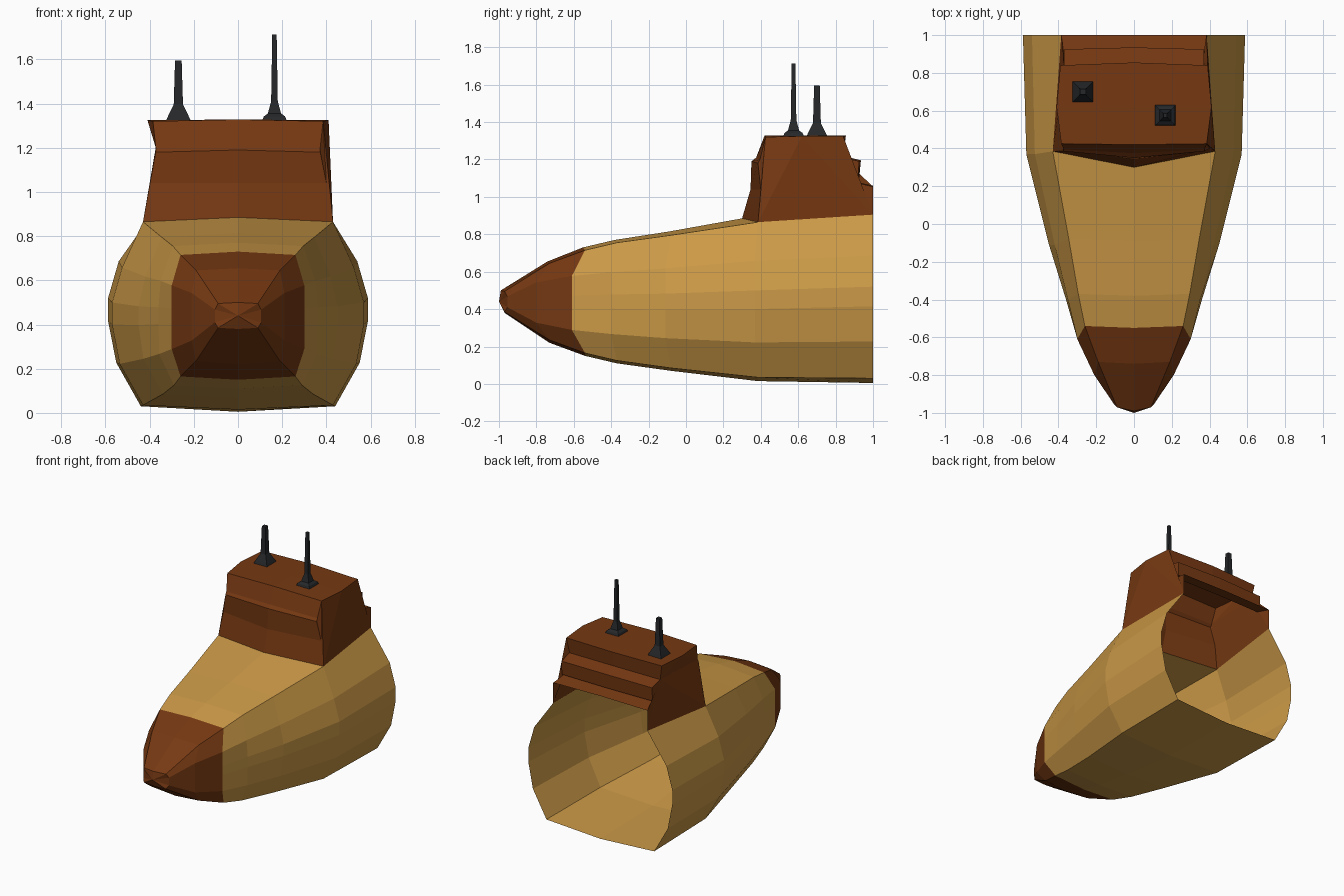
import bpy, bmesh

if "Cube" in bpy.data.objects:
    bpy.data.objects.remove(bpy.data.objects["Cube"])


def material(name, color):
    m = bpy.data.materials.new(name)
    m.diffuse_color = (*color, 1)
    m.use_nodes = True
    m.node_tree.nodes["Principled BSDF"].inputs["Base Color"].default_value = m.diffuse_color
    return m


TAN = material("tan", (0.60, 0.32, 0.063))
BROWN = material("brown", (0.18, 0.04, 0.006))
BLACK = material("charcoal", (0.018, 0.020, 0.022))


def finish(name, bm, mats):
    me = bpy.data.meshes.new(name)
    bm.to_mesh(me)
    bm.free()
    for m in mats:
        me.materials.append(m)
    ob = bpy.data.objects.new(name, me)
    bpy.context.collection.objects.link(ob)
    return ob


# Hull rings, nose to open tail:
# corner y, side y, top-centre y, top z, top corner x, z, upper side x, widest x, bottom corner x, z, bottom z
RINGS = [
    (-0.97, -0.955, -0.99, 0.50, 0.09, 0.495, 0.105, 0.105, 0.09, 0.385, 0.38),
    (-0.73, -0.80, -0.74, 0.655, 0.19, 0.645, 0.21, 0.21, 0.19, 0.235, 0.22),
    (-0.54, -0.61, -0.55, 0.73, 0.26, 0.715, 0.30, 0.30, 0.26, 0.165, 0.15),
    (-0.37, -0.40, -0.38, 0.77, 0.295, 0.755, 0.35, 0.36, 0.29, 0.125, 0.11),
    (-0.08, -0.11, -0.09, 0.815, 0.345, 0.795, 0.42, 0.45, 0.34, 0.085, 0.07),
    (0.385, 0.37, 0.30, 0.885, 0.43, 0.865, 0.525, 0.57, 0.43, 0.035, 0.015),
    (1.0, 1.0, 1.0, 0.90, 0.385, 0.905, 0.54, 0.588, 0.44, 0.03, 0.005),
]


def ring_points(r):
    yc, ys, yt, zt, xc, zc, xs, xm, xb, zb, zbot = r
    side = lambda x, f: (x, ys, zb + (zc - zb) * f)
    half = [(xc, yc, zc), side(xs, 0.75), side(xm, 0.56), side(xm, 0.44),
            side(xs * 1.02 if xm > xs else xs, 0.225), (xb, yc, zb)]
    mirrored = [(-x, y, z) for x, y, z in reversed(half)]
    return [(0, yt, zt)] + half + [(0, min(yc, yt + 0.085), zbot)] + mirrored


# Hull shell with brown nose, left open under the cabin and at the tail
bm = bmesh.new()
rings = [[bm.verts.new(p) for p in ring_points(r)] for r in RINGS]
n = len(rings[0])
tip = bm.verts.new((0, -1.0, 0.44))
for i in range(n):
    f = bm.faces.new((tip, rings[0][i], rings[0][(i + 1) % n]))
    f.material_index = 1
for k in range(len(rings) - 1):
    a, b = rings[k], rings[k + 1]
    for i in range(n):
        j = (i + 1) % n
        if k == len(rings) - 2 and i in (0, n - 1):
            continue
        f = bm.faces.new((a[i], b[i], b[j], a[j]))
        f.material_index = 1 if k < 2 else 0
loose = [v for v in bm.verts if not v.link_faces]
bmesh.ops.delete(bm, geom=loose, context='VERTS')
bmesh.ops.recalc_face_normals(bm, faces=bm.faces)
finish("hull", bm, [TAN, BROWN])

# Cabin profile from front foot over the roof to the rear steps:
# centre y, corner y, centre z, corner z, half width
PROFILE = [
    (0.30, 0.385, 0.885, 0.865, 0.43),
    (0.345, 0.40, 1.04, 1.04, 0.40),
    (0.35, 0.385, 1.19, 1.18, 0.372),
    (0.375, 0.395, 1.21, 1.20, 0.372),
    (0.42, 0.425, 1.328, 1.32, 0.385),
    (0.62, 0.62, 1.328, 1.325, 0.41),
    (0.855, 0.84, 1.328, 1.325, 0.39),
    (0.84, 0.83, 1.22, 1.215, 0.37),
    (0.935, 0.925, 1.195, 1.19, 0.37),
    (0.925, 0.92, 1.09, 1.09, 0.37),
    (0.89, 0.89, 1.085, 1.08, 0.37),
    (1.0, 1.0, 1.06, 1.055, 0.385),
]
bm = bmesh.new()
rows = [[bm.verts.new((-x, ys, zs)), bm.verts.new((0, yc, zc)), bm.verts.new((x, ys, zs))]
        for yc, ys, zc, zs, x in PROFILE]
for a, b in zip(rows, rows[1:]):
    for i in (0, 1):
        bm.faces.new((a[i], a[i + 1], b[i + 1], b[i]))
# Cabin side walls down to the hull edge
walls = []
for i, s in ((0, -1), (2, 1)):
    foot = bm.verts.new((0.385 * s, 1.0, 0.905))
    walls.append(bm.faces.new([r[i] for r in rows] + [foot]))
bmesh.ops.triangulate(bm, faces=walls)
bmesh.ops.recalc_face_normals(bm, faces=bm.faces)
finish("cabin", bm, [BROWN])


# Square tapered masts standing on the roof: (z, half width) levels
def mast(name, x, y, levels):
    bm = bmesh.new()
    loops = [[bm.verts.new((x + sx * h, y + sy * h, z))
              for sx, sy in ((-1, -1), (1, -1), (1, 1), (-1, 1))] for z, h in levels]
    for a, b in zip(loops, loops[1:]):
        for i in range(4):
            j = (i + 1) % 4
            bm.faces.new((a[i], a[j], b[j], b[i]))
    bm.faces.new(loops[0][::-1])
    bm.faces.new(loops[-1])
    finish(name, bm, [BLACK])


mast("short_mast", -0.27, 0.70,
     [(1.322, 0.056), (1.345, 0.046), (1.395, 0.021), (1.595, 0.015)])
mast("tall_mast", 0.165, 0.575,
     [(1.322, 0.056), (1.342, 0.048), (1.355, 0.03), (1.41, 0.015), (1.712, 0.010)])
